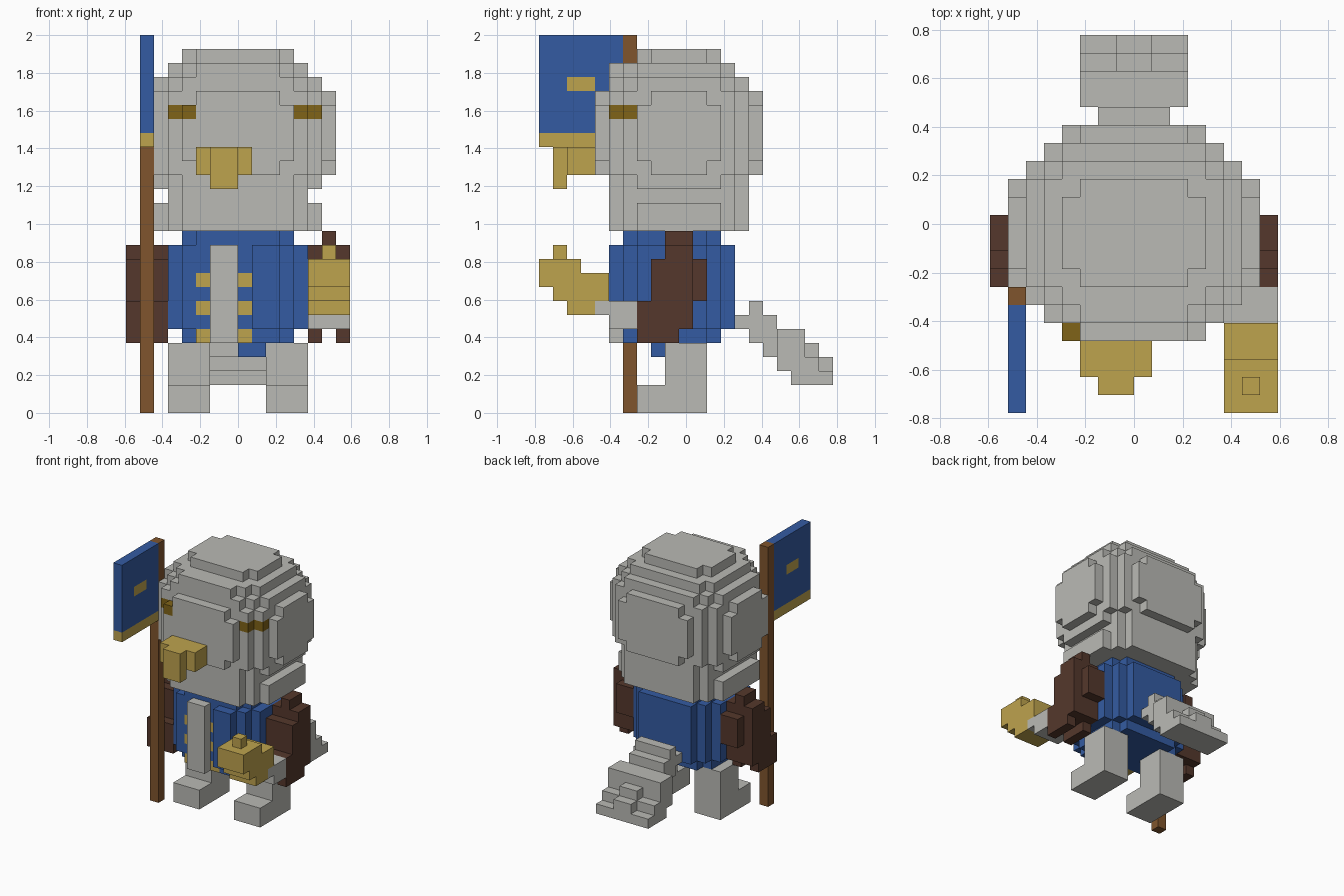
import bpy, bmesh

if "Cube" in bpy.data.objects:
    bpy.data.objects.remove(bpy.data.objects["Cube"], do_unlink=True)

V = 2 / 27          # size of one block
Y_MID = 10.5        # block row that lies on y = 0

COLOURS = {
    "light_grey": (0.49, 0.49, 0.46),
    "blue": (0.034, 0.105, 0.36),
    "gold": (0.515, 0.366, 0.076),
    "dark_gold": (0.216, 0.127, 0.009),
    "wood_brown": (0.216, 0.091, 0.026),
    "dark_brown": (0.089, 0.039, 0.025),
}
MATS = {}
for mat_name, rgb in COLOURS.items():
    m = bpy.data.materials.new(mat_name)
    m.use_nodes = True
    m.diffuse_color = (*rgb, 1)
    bsdf = next(n for n in m.node_tree.nodes if n.type == 'BSDF_PRINCIPLED')
    bsdf.inputs["Base Color"].default_value = (*rgb, 1)
    bsdf.inputs["Roughness"].default_value = 0.9
    MATS[mat_name] = m


def fill(cells, x, y, z, mat):
    """Fill a box of blocks; mat None carves it away."""
    for i in range(*x):
        for j in range(*y):
            for k in range(*z):
                if mat:
                    cells[i, j, k] = mat
                else:
                    cells.pop((i, j, k), None)


def layer(cells, z, rows, mat):
    """Stack a plan made of (y0, y1, half width) rows."""
    for y0, y1, half in rows:
        fill(cells, (-half, half), (y0, y1), z, mat)


def build(name, cells):
    """Make the outer skin of the blocks as one mesh with merged flat faces."""
    mesh = bpy.data.meshes.new(name)
    used = sorted(set(cells.values()))
    for u in used:
        mesh.materials.append(MATS[u])
    bm = bmesh.new()
    verts = {}

    def vert(p):
        if p not in verts:
            verts[p] = bm.verts.new((p[0] * V, (p[1] - Y_MID) * V, p[2] * V))
        return verts[p]

    for c, mat in cells.items():
        for axis in range(3):
            a, b = (axis + 1) % 3, (axis + 2) % 3
            for side in (0, 1):
                n = list(c)
                n[axis] += 2 * side - 1
                if tuple(n) in cells:
                    continue
                ring = []
                for da, db in ((0, 0), (1, 0), (1, 1), (0, 1)):
                    p = list(c)
                    p[axis] += side
                    p[a] += da
                    p[b] += db
                    ring.append(vert(tuple(p)))
                f = bm.faces.new(ring if side else ring[::-1])
                f.material_index = used.index(mat)
    bmesh.ops.dissolve_limit(bm, angle_limit=0.01, verts=bm.verts[:],
                             edges=bm.edges[:], delimit={'MATERIAL'})
    bm.to_mesh(mesh)
    bm.free()
    obj = bpy.data.objects.new(name, mesh)
    bpy.context.collection.objects.link(obj)


# Head: rounded block with a wide neck ruff and corner eyes
head = {}
G = "light_grey"
layer(head, (13, 15), [(5, 6, 4), (6, 7, 5), (7, 13, 6), (13, 14, 5), (14, 15, 4)], G)
layer(head, (15, 16), [(5, 6, 4), (6, 14, 5), (14, 15, 4)], G)
for z in (16, 23):
    layer(head, (z, z + 1), [(5, 6, 4), (6, 7, 5), (7, 13, 6), (13, 14, 5), (14, 15, 4)], G)
layer(head, (17, 23), [(4, 5, 4), (5, 6, 5), (6, 7, 6), (7, 13, 7),
                       (13, 14, 6), (14, 15, 5), (15, 16, 4)], G)
for z in (17, 22):          # clipped corners of the flat face panels
    for s in (-4, 3):
        fill(head, (s, s + 1), (4, 5), (z, z + 1), None)
        fill(head, (s, s + 1), (15, 16), (z, z + 1), None)
    for s in (-7, 6):
        fill(head, (s, s + 1), (7, 8), (z, z + 1), None)
        fill(head, (s, s + 1), (12, 13), (z, z + 1), None)
layer(head, (24, 25), [(5, 6, 3), (6, 7, 4), (7, 13, 5), (13, 14, 4)], G)
layer(head, (25, 26), [(7, 8, 3), (8, 12, 4), (12, 13, 3)], G)
fill(head, (-7, -6), (6, 7), (13, 26), None)
for x, y in ((-4, 4), (-5, 5), (4, 5), (5, 6)):
    fill(head, (x, x + 1), (y, y + 1), (21, 22), "dark_gold")
build("head", head)

# Beak with a hooked tip
beak = {}
fill(beak, (-3, 1), (2, 4), (17, 19), "gold")
fill(beak, (-2, 0), (1, 2), (16, 19), "gold")
build("beak", beak)

# Coat with pale front strip and gold buttons
coat = {}
layer(coat, (12, 13), [(6, 7, 3), (7, 12, 4), (12, 13, 3)], "blue")
layer(coat, (6, 12), [(5, 6, 3), (6, 7, 4), (7, 12, 5), (12, 13, 4), (13, 14, 3)], "blue")
layer(coat, (5, 6), [(6, 7, 3), (7, 12, 4), (12, 13, 3)], "blue")
fill(coat, (0, 2), (8, 9), (4, 5), "blue")
for x in (-3, 0):
    fill(coat, (x, x + 1), (5, 6), (5, 12), None)
    for z in (5, 7, 9):
        fill(coat, (x, x + 1), (6, 7), (z, z + 1), "gold")
fill(coat, (-2, 0), (5, 7), (5, 12), G)
build("coat", coat)

# Legs with forward feet
for name, x in (("right_leg", -5), ("left_leg", 2)):
    leg = {}
    fill(leg, (x, x + 3), (9, 12), (0, 5), G)
    fill(leg, (x, x + 3), (7, 9), (0, 2), G)
    build(name, leg)

# Sleeves, mirrored
for name, s in (("left_sleeve", 1), ("right_sleeve", -1)):
    arm = {}
    B = "dark_brown"
    fill(arm, (6, 7), (9, 11), (12, 13), B)
    fill(arm, (5, 8), (9, 11), (11, 12), B)
    fill(arm, (5, 7), (8, 12), (8, 11), B)
    fill(arm, (7, 8), (8, 11), (8, 11), B)
    fill(arm, (5, 8), (7, 11), (6, 8), B)
    for x in (5, 7):
        fill(arm, (x, x + 1), (7, 10), (5, 6), B)
    if s < 0:
        arm = {(-1 - i, j, k): m for (i, j, k), m in arm.items()}
    build(name, arm)

# Left hand
hand = {}
fill(hand, (5, 8), (5, 7), (6, 8), G)
fill(hand, (5, 8), (4, 5), (7, 8), G)
build("left_hand", hand)

# Gold pot with a knob, held in the left hand
pot = {}
fill(pot, (6, 7), (1, 2), (11, 12), "gold")
fill(pot, (5, 8), (0, 3), (9, 11), "gold")
fill(pot, (5, 8), (3, 5), (9, 10), "gold")
fill(pot, (5, 8), (1, 5), (8, 9), "gold")
fill(pot, (5, 8), (2, 4), (7, 8), "gold")
build("gold_pot", pot)

# Stepped tail fanning out at the end
tail = {}
for half, y, z in ((2, (15, 16), 7), (2, (14, 17), 6), (2, (15, 18), 5), (3, (17, 19), 5),
                   (2, (16, 17), 4), (3, (17, 19), 4), (1, (19, 20), 4),
                   (3, (17, 20), 3), (1, (20, 21), 3), (3, (18, 21), 2)):
    fill(tail, (-half, half), y, (z, z + 1), G)
build("tail", tail)

# Flag pole and flag
pole = {}
fill(pole, (-7, -6), (6, 7), (0, 27), "wood_brown")
build("flag_pole", pole)
flag = {}
fill(flag, (-7, -6), (0, 6), (20, 27), "blue")
fill(flag, (-7, -6), (0, 6), (19, 20), "gold")
fill(flag, (-7, -6), (2, 4), (23, 24), "gold")
build("flag", flag)
